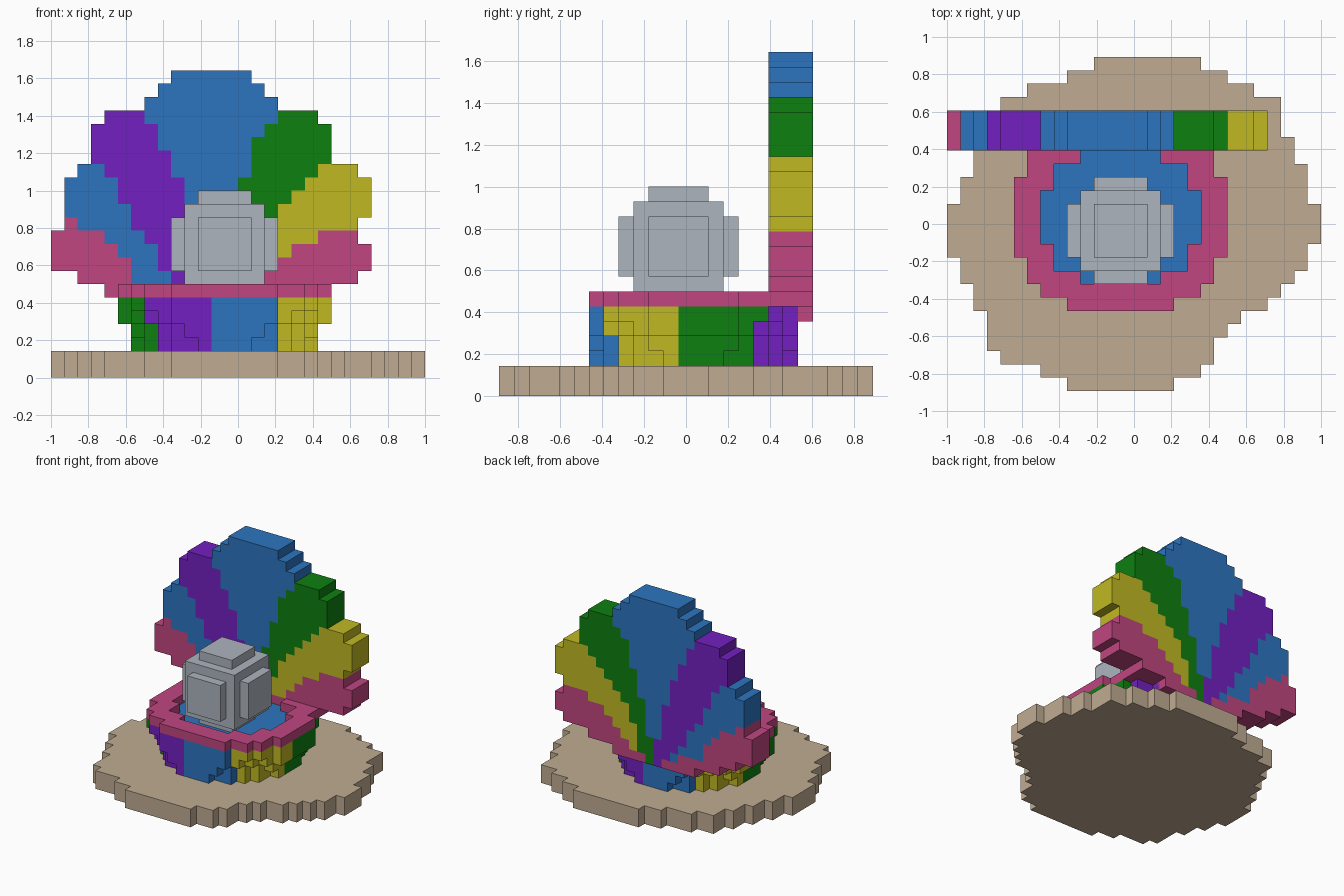
import bpy, bmesh, math
from mathutils import Vector

if "Cube" in bpy.data.objects:
    bpy.data.objects.remove(bpy.data.objects["Cube"], do_unlink=True)

U = 1 / 14                       # edge of one building block
ORIGIN = Vector((14, 12.5, 0))   # block coordinates of the model centre


def material(name, rgb):
    col = [(c / 255 / 12.92) if c < 11 else ((c / 255 + 0.055) / 1.055) ** 2.4 for c in rgb] + [1]
    m = bpy.data.materials.new(name)
    m.use_nodes = True
    m.diffuse_color = col
    m.node_tree.nodes["Principled BSDF"].inputs["Base Color"].default_value = col
    return m


SAND = material("sand", (192, 172, 146))
BLUE = material("blue", (44, 117, 192))
GREEN = material("green", (14, 128, 16))
PURPLE = material("purple", (115, 32, 192))
YELLOW = material("yellow", (192, 185, 34))
PINK = material("pink", (192, 70, 128))
PEARL = material("pearl_grey", (174, 181, 191))

DIRS = [Vector(d) for d in ((1, 0, 0), (-1, 0, 0), (0, 1, 0), (0, -1, 0), (0, 0, 1), (0, 0, -1))]


def block_part(name, cells, mats):
    """Skin a dict of {block: material index}, then merge its flat faces."""
    bm = bmesh.new()
    for cell, mat in cells.items():
        centre = Vector(cell) + Vector((0.5, 0.5, 0.5))
        for d in DIRS:
            if tuple(int(a + b) for a, b in zip(cell, d)) in cells:
                continue
            s = Vector((d.y, d.z, d.x)) * 0.5
            t = d.cross(s)
            mid = centre + d * 0.5
            corners = [mid + a * s + b * t for a, b in ((-1, -1), (1, -1), (1, 1), (-1, 1))]
            f = bm.faces.new([bm.verts.new((c - ORIGIN) * U) for c in corners])
            f.material_index = mat
    bmesh.ops.remove_doubles(bm, verts=bm.verts, dist=1e-4)
    bmesh.ops.dissolve_limit(bm, angle_limit=0.01, verts=bm.verts, edges=bm.edges, delimit={'MATERIAL'})
    me = bpy.data.meshes.new(name)
    bm.to_mesh(me)
    bm.free()
    for m in mats:
        me.materials.append(m)
    ob = bpy.data.objects.new(name, me)
    bpy.context.collection.objects.link(ob)
    return ob


def box(x, y, z):
    return {(i, j, k): 0 for i in range(*x) for j in range(*y) for k in range(*z)}


def disc(a, b, k):
    """Elliptical layer of blocks around the bowl centre."""
    return {(i, j, k): 0 for i in range(4, 22) for j in range(5, 21)
            if ((i - 12.5) / a) ** 2 + ((j - 12.5) / b) ** 2 < 1}


# Sand base: left and right limits of each row, front to back
left = [9, 7, 4, 3, 3, 3, 2, 2, 1, 1, 0, 0, 0, 0, 1, 1, 2, 2, 3, 3, 4, 4, 6, 9, 11]
right = [17, 19, 20, 20, 21, 22, 24, 25, 26, 27, 27, 28, 28, 28, 27, 27, 27, 26, 26, 25, 25, 25, 23, 21, 19]
sand = {}
for j, (l, r) in enumerate(zip(left, right)):
    sand.update(box((l, r), (j, j + 1), (0, 2)))
block_part("sand_base", sand, [SAND])

# Lower shell: widening layers, striped in eight 45 degree sectors
bowl = {}
for k, (a, b) in enumerate([(6.8, 6.8), (7.1, 7.1), (8.0, 7.3), (8.2, 7.5)], start=2):
    bowl.update(disc(a, b, k))
for (i, j, k) in bowl:
    angle = math.degrees(math.atan2(j - 12.5, i - 12.5))
    bowl[(i, j, k)] = int(((angle + 98) % 360) // 45) % 4
block_part("lower_shell", bowl, [BLUE, YELLOW, GREEN, PURPLE])

# Rim ring
inner = disc(6.2, 5.3, 6)
block_part("shell_rim", {c: 0 for c in disc(8.2, 7.5, 6) if c not in inner}, [PINK])

# Blue lining, a thin plate on the bowl inside the rim
plate = block_part("shell_lining", inner, [BLUE])
for v in plate.data.vertices:
    v.co.z = 6 * U + (0.004 if v.co.z > 6.5 * U else -0.004)

# Pearl: a cube with a raised square on every side
pearl = box((10, 16), (9, 15), (7, 13))
pearl.update(box((9, 17), (10, 14), (8, 12)))
pearl.update(box((11, 15), (8, 16), (8, 12)))
pearl.update(box((11, 15), (10, 14), (6, 14)))
block_part("pearl", pearl, [PEARL])


# Upper shell: fan ribs, each given as x spans going up from its lowest row
def rib(name, mat, bottom, spans):
    cells = {}
    for k, span in enumerate(spans, start=bottom):
        cells.update(box(span, (18, 21), (k, k + 1)))
    block_part(name, cells, [mat])


rib("rib_centre", BLUE, 8, [(11, 13), (11, 13), (11, 13), (11, 13), (10, 14), (10, 14), (10, 14), (9, 15),
                            (9, 15), (8, 15), (8, 16), (7, 17), (7, 17), (8, 16), (9, 15)])
rib("rib_right_inner", PURPLE, 5, [(11, 12), (10, 12), (9, 12), (8, 11), (8, 11), (7, 11), (6, 11), (6, 10),
                                   (5, 10), (5, 10), (4, 9), (3, 9), (3, 8), (3, 8), (4, 7)])
rib("rib_right_middle", BLUE, 6, [(9, 10), (6, 9), (6, 8), (5, 8), (4, 7), (2, 6), (1, 6), (1, 5), (1, 5), (2, 4)])
rib("rib_right_outer", PINK, 5, [(7, 11), (4, 9), (2, 6), (0, 6), (0, 5), (0, 4), (1, 2)])
rib("rib_left_inner", GREEN, 5, [(12, 13), (12, 14), (12, 14), (13, 14), (13, 15), (13, 15), (13, 16), (14, 17),
                                 (14, 18), (14, 19), (15, 20), (15, 21), (15, 21), (16, 21), (17, 20)])
rib("rib_left_middle", YELLOW, 6, [(14, 15), (14, 16), (14, 17), (15, 18), (15, 20), (16, 23), (17, 24),
                                   (18, 24), (19, 24), (20, 23)])
rib("rib_left_outer", PINK, 5, [(13, 17), (15, 20), (16, 23), (17, 24), (18, 24), (20, 23)])
# Short blue filler closing the gap where the centre rib tapers out
rib("rib_centre_root", BLUE, 8, [(11, 13)])
